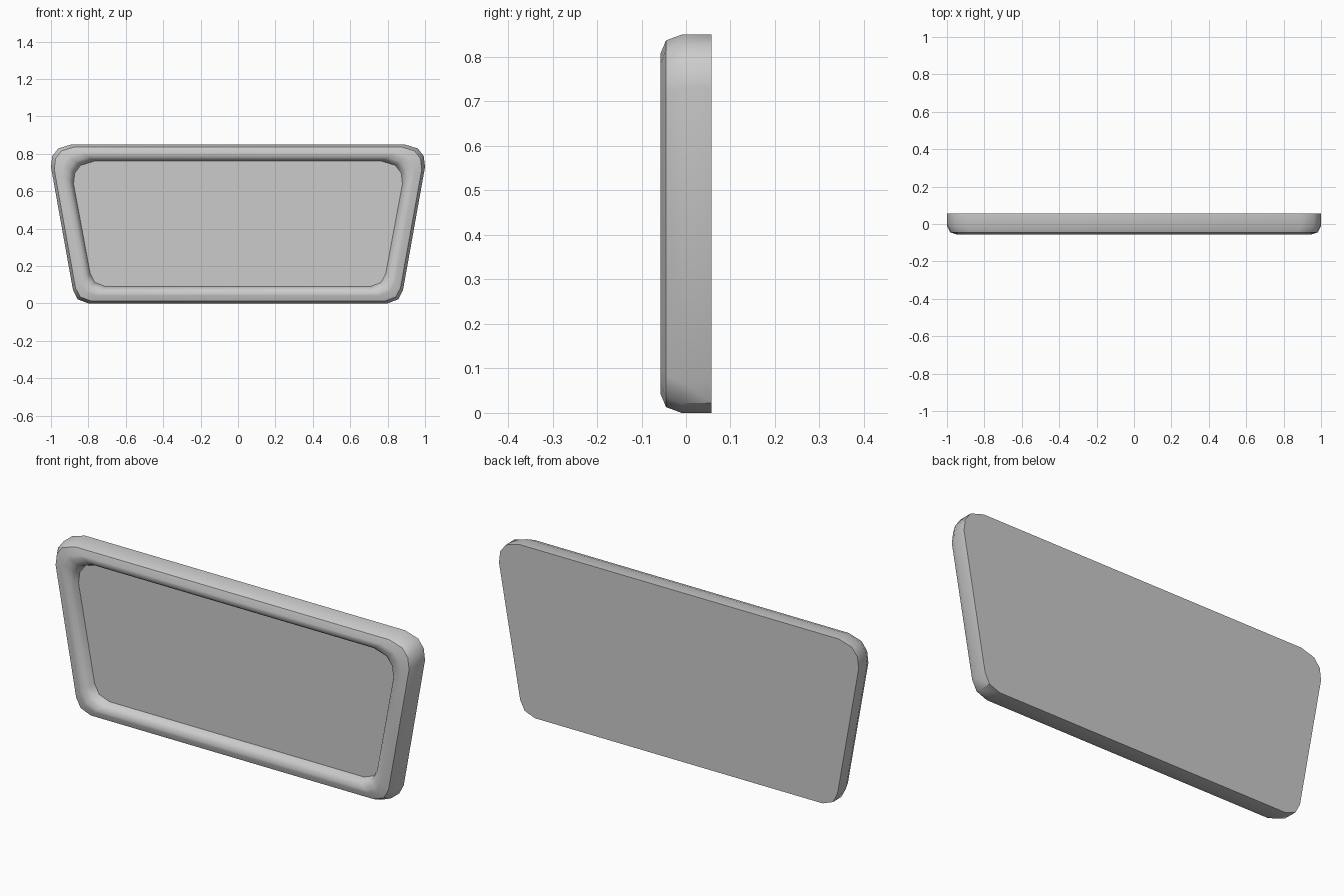
import bpy, bmesh, math

if "Cube" in bpy.data.objects:
    bpy.data.objects.remove(bpy.data.objects["Cube"])

# Right-hand corners of the trapezoid outline (x, z)
BOTTOM = [(0.80, 0.0), (0.857, 0.022), (0.882, 0.07)]
TOP = [(1.0, 0.73), (0.993, 0.787), (0.962, 0.828), (0.89, 0.85)]

# Rim cross-section from back edge, over the front, to the recess (inset, y)
PROFILE = [(0.0, 0.057), (0.0, -0.01), (0.013, -0.045), (0.042, -0.057),
           (0.052, -0.057), (0.07, -0.051), (0.082, -0.037), (0.09, -0.01)]


def outline(inset):
    """Outline with each rounded corner moved inward, mirrored in x."""
    right = [(x - 1.02 * inset, z + inset) for x, z in BOTTOM]
    right += [(x - 1.34 * inset, z - inset) for x, z in TOP]
    return right + [(-x, z) for x, z in reversed(right)]


bm = bmesh.new()
loops = [[bm.verts.new((x, y, z)) for x, z in outline(inset)]
         for inset, y in PROFILE]

# Rim: bridge neighbouring loops
for a, b in zip(loops, loops[1:]):
    n = len(a)
    for i in range(n):
        j = (i + 1) % n
        bm.faces.new((a[i], a[j], b[j], b[i]))

# Flat back and recessed front panel
bm.faces.new(loops[0])
bm.faces.new(loops[-1])
bmesh.ops.recalc_face_normals(bm, faces=bm.faces)

mesh = bpy.data.meshes.new("framed_panel")
bm.to_mesh(mesh)
bm.free()
panel = bpy.data.objects.new("framed_panel", mesh)
bpy.context.collection.objects.link(panel)

# Smooth rim, crisp back and recess edges
bpy.context.view_layer.objects.active = panel
panel.select_set(True)
bpy.ops.object.shade_smooth_by_angle(angle=math.radians(40))
